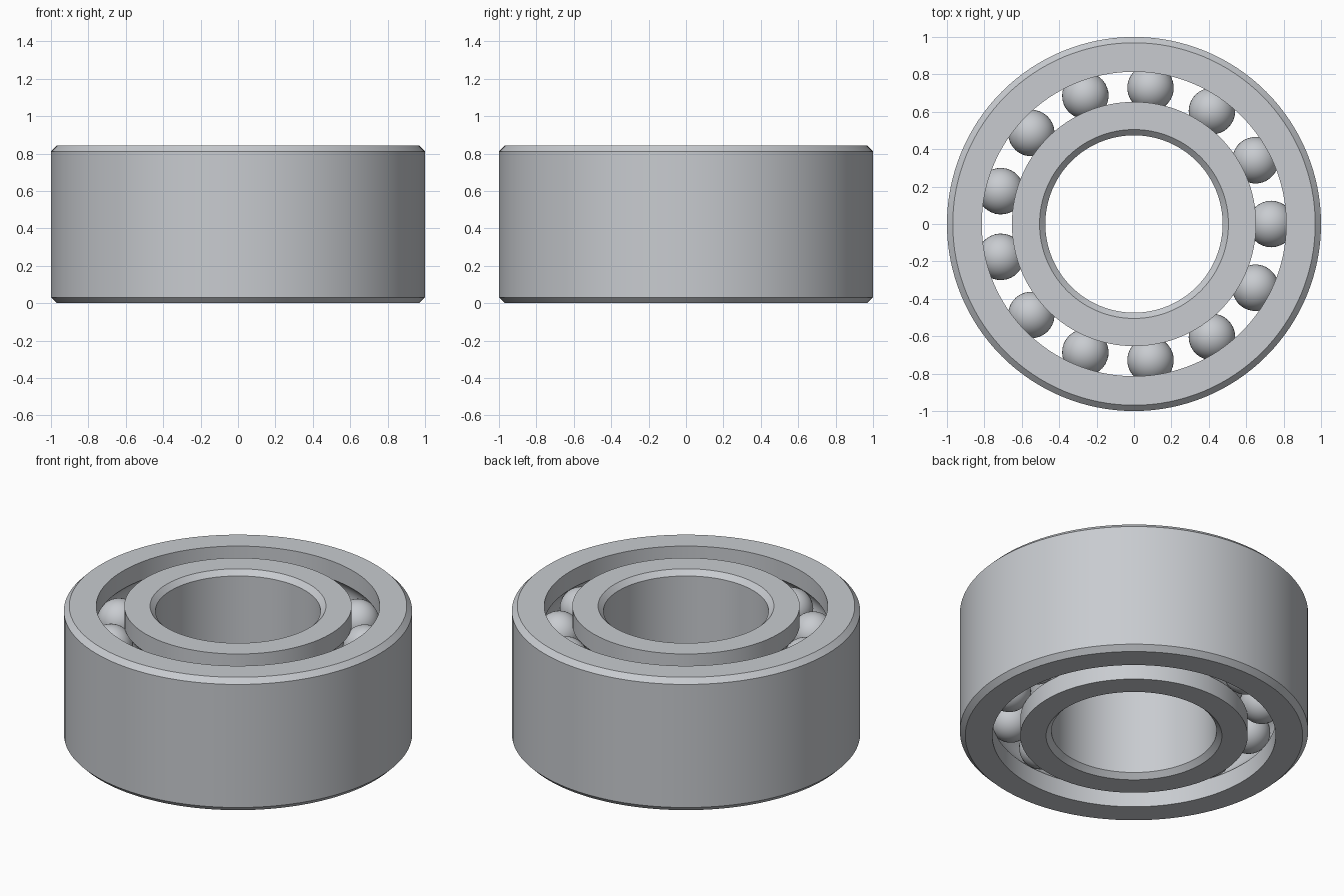
import bpy
import bmesh
import math
from mathutils import Matrix, Vector

cube = bpy.data.objects.get("Cube")
if cube:
    bpy.data.objects.remove(cube, do_unlink=True)

HEIGHT = 0.842
BORE, INNER_LIP, OUTER_LIP, RIM = 0.474, 0.653, 0.814, 1.0
PITCH = (INNER_LIP + OUTER_LIP) / 2
BALL, COUNT = 0.125, 13
CHAMFER = 0.031
ROWS = (HEIGHT / 4, HEIGHT * 3 / 4)
SEGMENTS = 128

steel = bpy.data.materials.new("steel grey")
steel.use_nodes = True
colour = (0.58, 0.60, 0.63, 1)
steel.diffuse_color = colour
steel.node_tree.nodes["Principled BSDF"].inputs["Base Color"].default_value = colour


def finish(name, bm, angle):
    """Turn the bmesh into a smooth shaded steel object."""
    mesh = bpy.data.meshes.new(name)
    bmesh.ops.recalc_face_normals(bm, faces=bm.faces)
    bm.to_mesh(mesh)
    bm.free()
    mesh.materials.append(steel)
    obj = bpy.data.objects.new(name, mesh)
    bpy.context.collection.objects.link(obj)
    bpy.ops.object.select_all(action='DESELECT')
    obj.select_set(True)
    bpy.context.view_layer.objects.active = obj
    bpy.ops.object.shade_smooth_by_angle(angle=math.radians(angle))


def ring(name, lip, wall):
    """Lathe a ring: chamfered plain wall, and a lip with two ball grooves."""
    inward = math.copysign(CHAMFER, lip - wall)
    profile = [(lip, HEIGHT), (wall + inward, HEIGHT), (wall, HEIGHT - CHAMFER),
               (wall, CHAMFER), (wall + inward, 0), (lip, 0)]
    # grooves follow the balls, from the bottom row to the top row
    side = 1 if lip > PITCH else -1
    half = math.acos(abs(lip - PITCH) / BALL)
    steps = 14
    for z in ROWS:
        for i in range(steps + 1):
            a = half * (2 * i / steps - 1)
            profile.append((PITCH + side * BALL * math.cos(a), z + BALL * math.sin(a)))
    bm = bmesh.new()
    verts = [bm.verts.new((r, 0, z)) for r, z in profile]
    edges = [bm.edges.new((v, verts[i - 1])) for i, v in enumerate(verts)]
    bmesh.ops.spin(bm, geom=verts + edges, cent=(0, 0, 0), axis=(0, 0, 1),
                   angle=math.tau, steps=SEGMENTS, use_merge=True)
    bmesh.ops.remove_doubles(bm, verts=bm.verts, dist=0.0001)
    finish(name, bm, 30)


# Races
ring("outer_ring", OUTER_LIP, RIM)
ring("inner_ring", INNER_LIP, BORE)

# Two aligned rows of balls
for row, z in zip(("lower", "upper"), ROWS):
    bm = bmesh.new()
    for k in range(COUNT):
        turn = Matrix.Rotation(math.tau * k / COUNT, 4, 'Z')
        place = turn @ Matrix.Translation(Vector((PITCH, 0, z)))
        bmesh.ops.create_uvsphere(bm, u_segments=32, v_segments=20,
                                  radius=BALL * 0.995, matrix=place)
    finish(row + "_ball_row", bm, 60)
